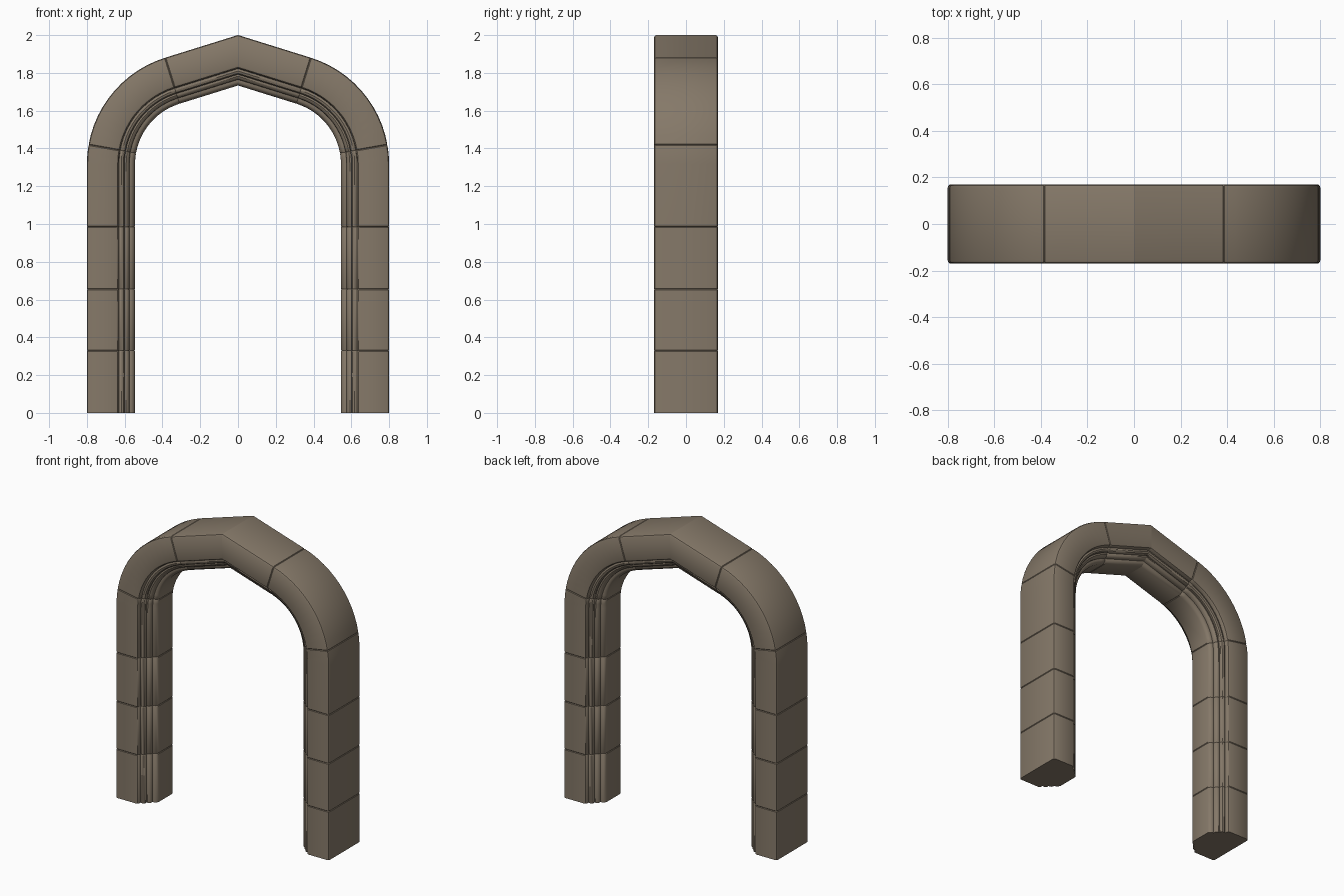
import bpy, bmesh, math
from mathutils import Vector

if "Cube" in bpy.data.objects:
    bpy.data.objects.remove(bpy.data.objects["Cube"])

stone = bpy.data.materials.new("brown_stone")
stone.diffuse_color = (0.235, 0.19, 0.14, 1)
stone.use_nodes = True
stone.node_tree.nodes["Principled BSDF"].inputs["Base Color"].default_value = stone.diffuse_color

# Half cross-section: (distance inward from outer edge, half depth)
half = [(0, 0.155), (0.004, 0.165), (0.012, 0.17), (0.155, 0.17), (0.163, 0.167),
        (0.168, 0.158), (0.17, 0.143), (0.182, 0.147), (0.193, 0.143),
        (0.199, 0.133), (0.198, 0.12), (0.208, 0.122), (0.218, 0.117),
        (0.224, 0.107), (0.225, 0.094), (0.236, 0.094), (0.247, 0.087),
        (0.255, 0.072)]
profile = half + [(t, -y) for t, y in reversed(half)]

# Path of the right half: centre of the shoulder arc and its radius
CX, CZ, R = 0.21, 1.317, 0.59
END = math.radians(72.7)


def leg(z):
    return Vector((0.8, z)), Vector((-1, 0))


def arc(a):
    d = Vector((math.cos(a), math.sin(a)))
    return Vector((CX, CZ)) + R * d, -d


apex_z = CZ + R * math.sin(END) + (CX + R * math.cos(END)) / math.tan(END)
apex = (Vector((0, apex_z)), Vector((0, -1 / math.sin(END))))
first = math.radians(10)


def block(name, stations, side, grounded=False):
    """Sweep the moulded section through the stations, with fine worn joints."""
    rows = []
    n = len(stations)
    for i, (p, d) in enumerate(stations):
        if i == 0 and not grounded:
            v = (stations[1][0] - p).normalized() * 0.004
            rows += [(p, d, 0.003), (p + v, d, 0)]
        elif i == n - 1:
            v = (stations[i - 1][0] - p).normalized() * 0.004
            if abs(p.x) < 1e-5:
                rows.append((p, d, 0))
            else:
                rows += [(p + v, d, 0), (p, d, 0.003)]
        else:
            rows.append((p, d, 0))
    bm = bmesh.new()
    rings = []
    for p, d, inset in rows:
        ring = []
        for t, y in profile:
            t2 = 0.1275 + (t - 0.1275) * (1 - inset / 0.1275)
            y2 = y * (1 - inset / 0.17)
            q = p + d * t2
            ring.append(bm.verts.new((q.x * side, y2, q.y)))
        rings.append(ring)
    m = len(profile)
    for a, b in zip(rings, rings[1:]):
        for k in range(m):
            bm.faces.new((a[k], a[(k + 1) % m], b[(k + 1) % m], b[k]))
    if grounded:
        bm.faces.new(rings[0])
    bmesh.ops.recalc_face_normals(bm, faces=bm.faces)
    # Make sure the flat outer side points away from the arch
    c = Vector((0, 0, 0.9))
    f = next(f for f in bm.faces if len(f.verts) == 4
             and all(abs(abs(v.co.y) - 0.155) < 1e-4 or abs(v.co.y) > 0.15 for v in f.verts)
             and abs(f.calc_center_median().y) < 0.01)
    if f.normal.dot(f.calc_center_median() - c) < 0:
        bmesh.ops.reverse_faces(bm, faces=bm.faces)
    me = bpy.data.meshes.new(name)
    bm.to_mesh(me)
    bm.free()
    ob = bpy.data.objects.new(name, me)
    me.materials.append(stone)
    bpy.context.collection.objects.link(ob)
    bpy.context.view_layer.objects.active = ob
    bpy.ops.object.select_all(action='DESELECT')
    ob.select_set(True)
    bpy.ops.object.shade_smooth_by_angle(angle=math.radians(35))


# Both halves of the arch, block by block
for side, tag in ((1, "right"), (-1, "left")):
    block(f"base_block_{tag}", [leg(0), leg(0.33)], side, True)
    block(f"lower_block_{tag}", [leg(0.33), leg(0.655)], side)
    block(f"middle_block_{tag}", [leg(0.655), leg(0.985)], side)
    block(f"upper_block_{tag}",
          [leg(0.985), leg(CZ), arc(first / 2), arc(first)], side)
    block(f"shoulder_block_{tag}",
          [arc(first + (END - first) * i / 12) for i in range(13)], side)
    block(f"crown_block_{tag}", [arc(END), apex], side)
